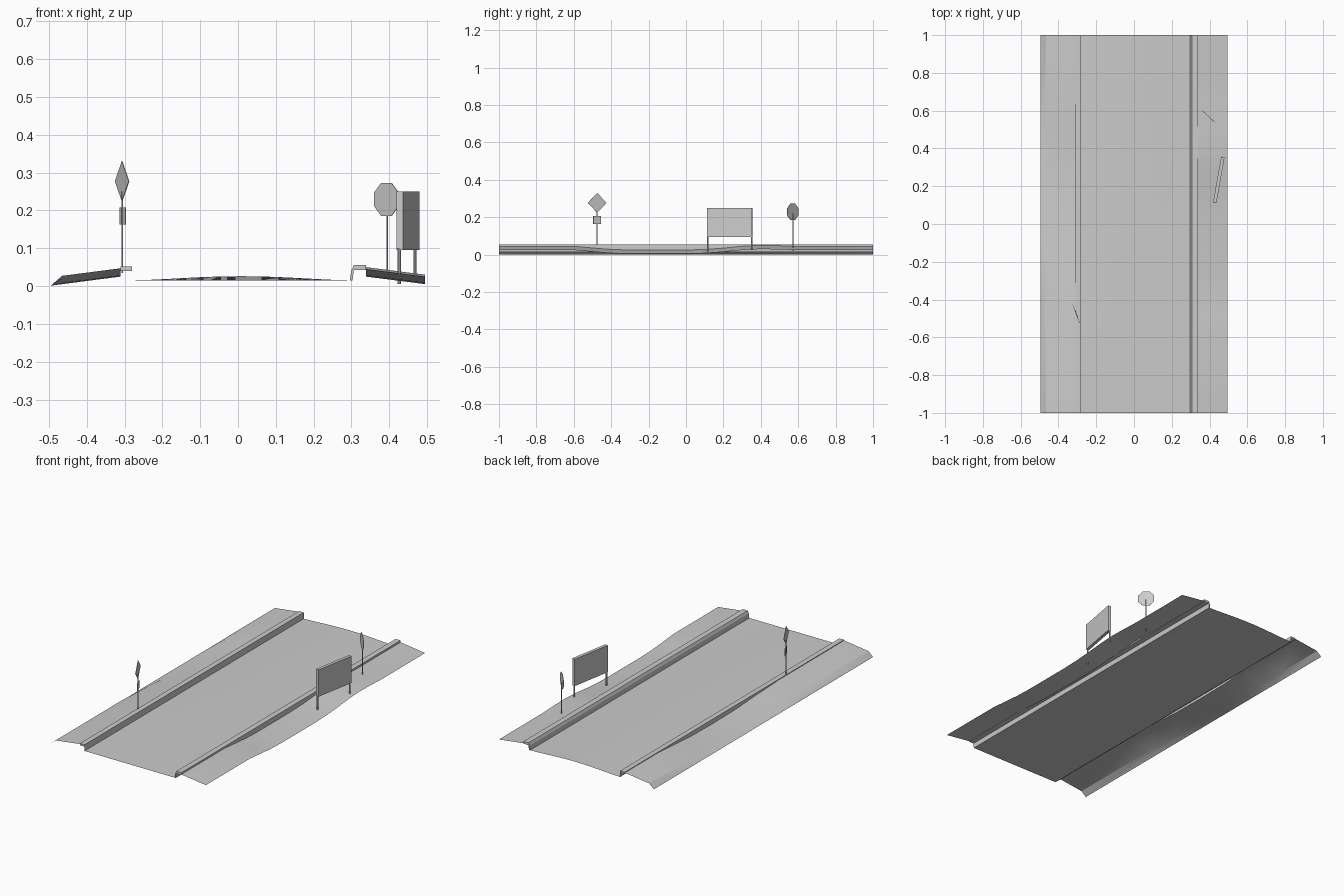
import bpy, bmesh, math
from mathutils import Matrix, Vector

if "Cube" in bpy.data.objects:
    bpy.data.objects.remove(bpy.data.objects["Cube"])


def finish(name, bm, smooth=False):
    me = bpy.data.meshes.new(name)
    bm.to_mesh(me)
    bm.free()
    ob = bpy.data.objects.new(name, me)
    bpy.context.collection.objects.link(ob)
    if smooth:
        bpy.context.view_layer.objects.active = ob
        ob.select_set(True)
        bpy.ops.object.shade_smooth_by_angle(angle=math.radians(30))
        ob.select_set(False)
    return ob


def strip(name, rows, smooth=True):
    """Open sheet lofted along y: rows = [(y, [(x, z), ...]), ...]"""
    bm = bmesh.new()
    g = [[bm.verts.new((x, y, z)) for x, z in prof] for y, prof in rows]
    for a, b in zip(g, g[1:]):
        for j in range(len(a) - 1):
            bm.faces.new((a[j], a[j + 1], b[j + 1], b[j]))
    return finish(name, bm, smooth)


def prism(name, outline, depth, matrix):
    """Extrude a closed 2D outline, centred on its plane, then place it."""
    bm = bmesh.new()
    f = bm.faces.new([bm.verts.new((u, -depth / 2, v)) for u, v in outline])
    r = bmesh.ops.extrude_face_region(bm, geom=[f])
    vs = [e for e in r["geom"] if isinstance(e, bmesh.types.BMVert)]
    bmesh.ops.translate(bm, verts=vs, vec=(0, depth, 0))
    bmesh.ops.recalc_face_normals(bm, faces=bm.faces)
    bm.transform(matrix)
    return finish(name, bm)


def post(name, x, y, z0, z1, r, sides=8):
    bm = bmesh.new()
    bmesh.ops.create_cone(bm, cap_ends=True, segments=sides, radius1=r, radius2=r, depth=z1 - z0)
    bm.transform(Matrix.Translation((x, y, (z0 + z1) / 2)))
    return finish(name, bm, True)


def plane_at(x, y, z, dx, dy):
    """Upright frame whose local x runs along (dx, dy)."""
    return Matrix.Translation((x, y, z)) @ Matrix.Rotation(math.atan2(dy, dx), 4, 'Z')


def rect(w, h):
    return [(-w, -h), (w, -h), (w, h), (-w, h)]


# road: flat at the front end, crowned towards the back
rows = []
for i in range(9):
    y = -1 + i / 4
    crown = 0.011 * (i / 8)
    prof = []
    for j in range(13):
        u = j / 12
        prof.append((-0.28 + 0.577 * u, 0.015 + crown * math.sin(math.pi * u) ** 1.5))
    rows.append((y, prof))
strip("road", rows)

# kerbs
I = Matrix.Identity(4)
prism("left_kerb", [(-0.31, 0.04), (-0.28, 0.04), (-0.28, 0.051), (-0.31, 0.051)], 2, I)
strip("left_kerb_riser", [(y, [(-0.28, 0.04), (-0.28, 0.015)]) for y in (-1, 1)], False)
prism("right_kerb", [(0.296, 0.015), (0.303, 0.015), (0.306, 0.042), (0.338, 0.042),
                     (0.338, 0.055), (0.306, 0.055), (0.299, 0.04)], 2, I)

# left bank: raised with a rounded shoulder at both ends, dipping in the middle
left = [(-1, 1), (-0.4, 1), (-0.2, .6), (0, 0.1), (0.2, 0), (0.4, 0.1), (0.55, .6), (0.7, 1), (1, 1)]
strip("left_bank", [(y, [(-0.495, 0.001), (-0.465, 0.005 + 0.022 * t),
                         (-0.31, 0.025 + 0.022 * t), (-0.31, 0.05)]) for y, t in left])

# right bank: dips between the front end and the billboard
right = [(-1, .045), (-0.6, .045), (-0.5, .036), (-0.4, .028), (-0.3, .025), (0, .025), (0.1, .028),
         (0.2, .035), (0.3, .045), (0.4, .05), (0.5, .048), (0.6, .044), (1, .044)]
strip("right_bank", [(y, [(0.338, 0.053), (0.338, z), (0.495, z - 0.02)]) for y, z in right])

# diamond sign with small plaque
post("diamond_sign_post", -0.306, -0.475, 0.035, 0.25, 0.0025)
prism("diamond_sign", [(0, -.053), (.053, 0), (0, .053), (-.053, 0)], 0.002,
      plane_at(-0.3065, -0.475, 0.277, 0.037, -0.1))
prism("diamond_sign_plaque", rect(0.022, 0.022), 0.002,
      plane_at(-0.3045, -0.475, 0.185, 0.037, -0.1))

# octagonal sign
post("octagon_sign_post", 0.394, 0.572, 0.02, 0.22, 0.002)
R = 0.044 / math.cos(math.pi / 8)
prism("octagon_sign", [(R * math.cos(math.pi * (k + .5) / 4), R * math.sin(math.pi * (k + .5) / 4))
                       for k in range(8)], 0.002,
      plane_at(0.3925, 0.571, 0.229, 0.066, -0.062))

# billboard on two posts
prism("billboard_panel", rect(0.122, 0.0775), 0.018, plane_at(0.449, 0.234, 0.1725, 0.043, 0.24))
post("billboard_front_post", 0.426, 0.116, 0.005, 0.1, 0.0045)
post("billboard_back_post", 0.468, 0.352, 0.025, 0.1, 0.0045)
